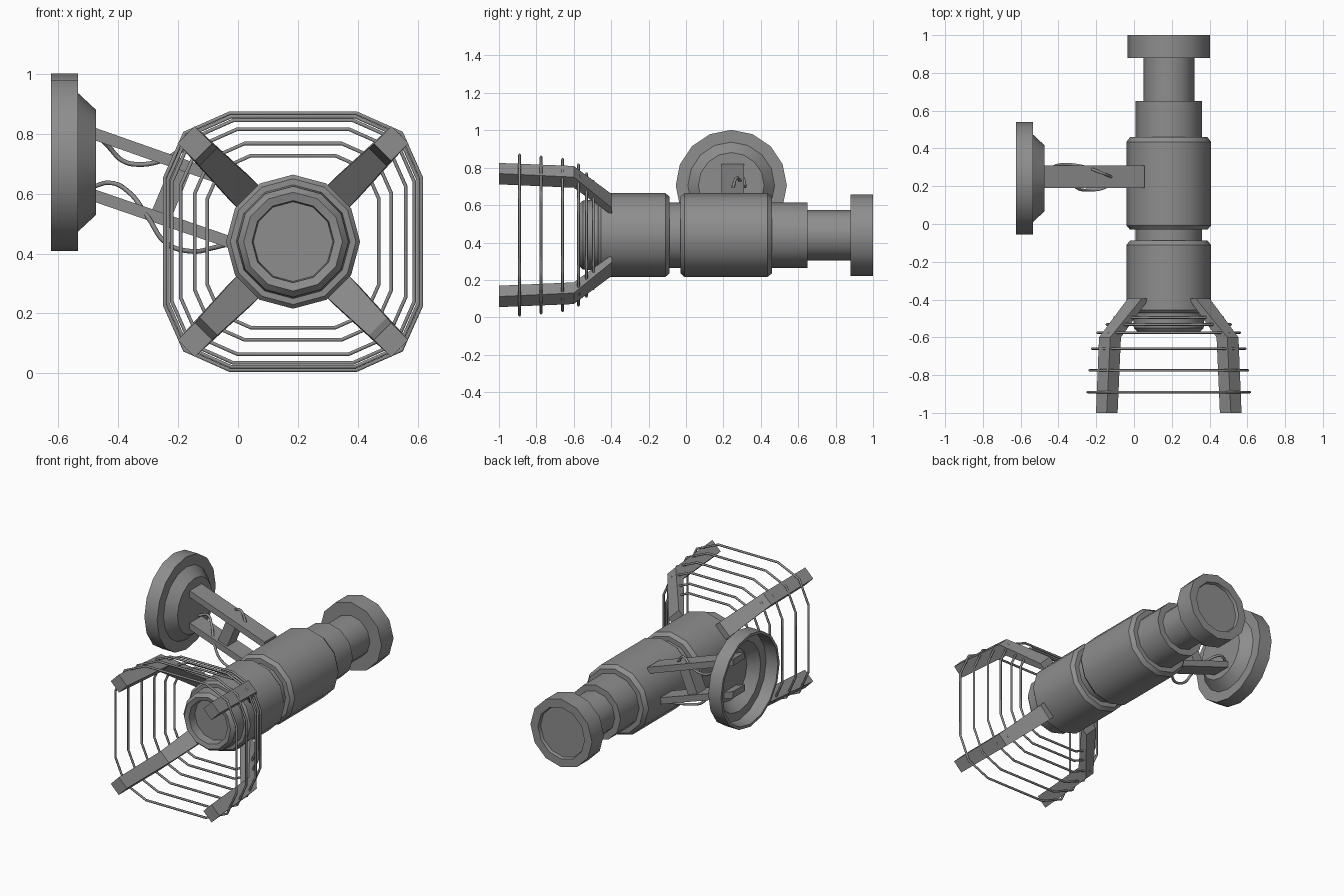
import bpy, bmesh, math
from mathutils import Vector, Matrix

cube = bpy.data.objects.get("Cube")
if cube:
    bpy.data.objects.remove(cube, do_unlink=True)

grey = bpy.data.materials.new("mid_grey")
grey.use_nodes = True
COL = (0.27, 0.27, 0.27, 1)
grey.diffuse_color = COL
grey.node_tree.nodes["Principled BSDF"].inputs["Base Color"].default_value = COL

CX, CZ = 0.184, 0.44      # lamp axis
AXIS = Vector((CX, 0, CZ))


def activate(ob):
    bpy.ops.object.select_all(action='DESELECT')
    ob.select_set(True)
    bpy.context.view_layer.objects.active = ob


def finish(name, bm, smooth=None):
    bmesh.ops.recalc_face_normals(bm, faces=bm.faces)
    me = bpy.data.meshes.new(name)
    bm.to_mesh(me)
    bm.free()
    me.materials.append(grey)
    ob = bpy.data.objects.new(name, me)
    bpy.context.collection.objects.link(ob)
    if smooth:
        activate(ob)
        bpy.ops.object.shade_smooth_by_angle(angle=math.radians(smooth))
    return ob


def lathe(name, profile, sides, axis, origin):
    """Revolve (position, radius) pairs about the x or y axis."""
    bm = bmesh.new()
    rings = []
    for t, r in profile:
        ring = []
        for i in range(sides):
            a = 2 * math.pi * i / sides
            c, s = r * math.cos(a), r * math.sin(a)
            p = (c, t, s) if axis == 'y' else (t, c, s)
            ring.append(bm.verts.new(Vector(p) + Vector(origin)))
        rings.append(ring)
    for a, b in zip(rings, rings[1:]):
        for i in range(sides):
            j = (i + 1) % sides
            bm.faces.new((a[i], a[j], b[j], b[i]))
    bm.faces.new(rings[0])
    bm.faces.new(rings[-1])
    return finish(name, bm, 35)


def loft(name, sections):
    """Skin a list of four-cornered sections into a closed bar."""
    bm = bmesh.new()
    rows = [[bm.verts.new(p) for p in s] for s in sections]
    for a, b in zip(rows, rows[1:]):
        for i in range(4):
            j = (i + 1) % 4
            bm.faces.new((a[i], a[j], b[j], b[i]))
    bm.faces.new(rows[0])
    bm.faces.new(rows[-1])
    return finish(name, bm)


def bar(name, a, b, thick, y0, y1):
    """Flat bar between two x,z points, square cut along x or z."""
    horizontal = abs(b[0] - a[0]) > abs(b[1] - a[1])
    dx, dz = (0, thick / 2) if horizontal else (thick / 2, 0)
    return loft(name, [[(x - dx, y0, z - dz), (x - dx, y1, z - dz),
                        (x + dx, y1, z + dz), (x + dx, y0, z + dz)]
                       for x, z in (a, b)])


def tube(name, pts, radius, closed=False, smooth=False):
    cu = bpy.data.curves.new(name, 'CURVE')
    cu.dimensions = '3D'
    cu.bevel_depth = radius
    cu.bevel_resolution = 1
    cu.use_fill_caps = not closed
    if smooth:
        sp = cu.splines.new('BEZIER')
        sp.bezier_points.add(len(pts) - 1)
        for bp, p in zip(sp.bezier_points, pts):
            bp.co = p
            bp.handle_left_type = bp.handle_right_type = 'AUTO'
        sp.resolution_u = 5
    else:
        sp = cu.splines.new('POLY')
        sp.points.add(len(pts) - 1)
        for q, p in zip(sp.points, pts):
            q.co = (*p, 1)
    sp.use_cyclic_u = closed
    cu.materials.append(grey)
    ob = bpy.data.objects.new(name, cu)
    bpy.context.collection.objects.link(ob)
    activate(ob)
    bpy.ops.object.convert(target='MESH')


# Lamp body: hollow lens barrel, two drums, stepped neck and end cap
lathe("lamp_body", [
    (-0.51, 0.133), (-0.565, 0.137), (-0.572, 0.165), (-0.55, 0.185),
    (-0.47, 0.19), (-0.47, 0.21), (-0.455, 0.224),
    (-0.11, 0.224), (-0.088, 0.205), (-0.088, 0.175), (-0.03, 0.175),
    (-0.03, 0.205), (-0.008, 0.224), (0.435, 0.224), (0.46, 0.205),
    (0.46, 0.175), (0.65, 0.175), (0.65, 0.135), (0.88, 0.135)],
    12, 'y', AXIS)
lathe("end_cap", [
    (0.88, 0.13), (0.88, 0.218), (1.0, 0.218), (1.0, 0.165), (0.98, 0.16)],
    12, 'y', AXIS)

# Four bent guard arms: y, inner radius, outer radius, half width
ARM = [(-1.0, 0.423, 0.505, 0.04), (-0.60, 0.40, 0.48, 0.042),
       (-0.395, 0.20, 0.255, 0.052)]
for k in range(4):
    rot = Matrix.Rotation(math.radians(45 + 90 * k), 3, 'Y')
    loft("guard_arm_%d" % (k + 1),
         [[rot @ Vector(p) + AXIS for p in
           ((r0, y, -w), (r1, y, -w), (r1, y, w), (r0, y, w))]
          for y, r0, r1, w in ARM])

# Wire rings of the guard: square with double-chamfered corners
SHAPE = [(1, -0.495), (1, 0.495), (0.845, 0.845)]
for n, (y, h) in enumerate([(-0.89, 0.429), (-0.775, 0.418), (-0.66, 0.405),
                            (-0.575, 0.376), (-0.532, 0.328), (-0.495, 0.287)]):
    pts = []
    for k in range(4):
        rot = Matrix.Rotation(math.radians(90 * k), 2)
        for p in SHAPE:
            q = rot @ Vector(p) * h
            pts.append((CX + q.x, y, CZ + q.y))
    tube("guard_ring_%d" % (n + 1), pts, 0.007, closed=True)

# Wall mount: round dish, hollow at the back
lathe("wall_mount", [
    (-0.485, 0.165), (-0.545, 0.22), (-0.545, 0.275), (-0.625, 0.28),
    (-0.625, 0.297), (-0.535, 0.297), (-0.535, 0.232), (-0.475, 0.176)],
    16, 'x', (0, 0.242, 0.705))

# Bracket: two sloping bars joined by a strut
Y0, Y1 = 0.19, 0.31
bar("bracket_upper_bar", (-0.55, 0.825), (0.055, 0.612), 0.042, Y0, Y1)
bar("bracket_lower_bar", (-0.55, 0.618), (0.055, 0.410), 0.042, Y0, Y1)
bar("bracket_strut", (-0.26, 0.52), (-0.185, 0.70), 0.075, 0.205, 0.295)

# Loose cables hanging along the bracket
tube("upper_cable", [
    (-0.475, 0.25, 0.80), (-0.43, 0.30, 0.755), (-0.385, 0.315, 0.71),
    (-0.33, 0.315, 0.698), (-0.25, 0.30, 0.712), (-0.17, 0.27, 0.745),
    (-0.12, 0.25, 0.69)], 0.008, smooth=True)
tube("lower_cable", [
    (-0.48, 0.28, 0.625), (-0.43, 0.30, 0.637), (-0.37, 0.26, 0.61),
    (-0.30, 0.19, 0.52), (-0.24, 0.18, 0.435), (-0.16, 0.19, 0.408),
    (-0.08, 0.25, 0.42), (0.03, 0.315, 0.45)], 0.008, smooth=True)
